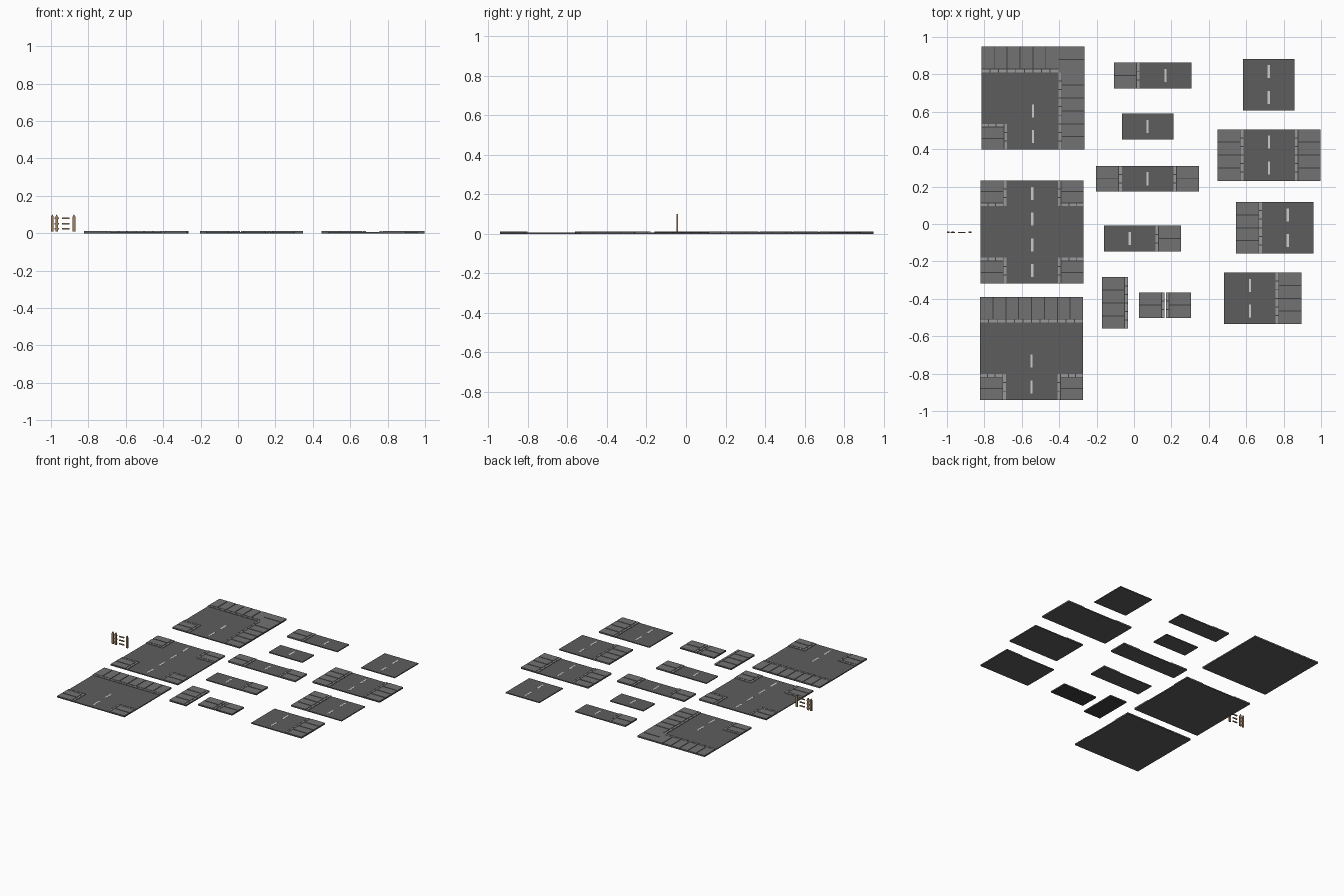
import bpy, bmesh
from mathutils import Vector, Matrix

if "Cube" in bpy.data.objects:
    bpy.data.objects.remove(bpy.data.objects["Cube"])

U = 0.1377            # street module: sidewalk width, half of a road width
ROAD, WALK = 0.007, 0.0115
GAP, CURB = 0.005, 0.015


def material(name, rgb):
    m = bpy.data.materials.new(name)
    m.diffuse_color = (*rgb, 1)
    m.use_nodes = True
    m.node_tree.nodes["Principled BSDF"].inputs["Base Color"].default_value = m.diffuse_color
    return m


ASPHALT = material("asphalt", (0.11, 0.11, 0.11))
JOINT = material("joint", (0.05, 0.05, 0.05))
PAVING = material("paving", (0.17, 0.17, 0.17))
KERB = material("kerb", (0.32, 0.32, 0.32))
PAINT = material("paint", (0.55, 0.55, 0.55))
WOOD = material("wood", (0.36, 0.22, 0.12))


def boxes(name, mat, items):
    """One object from (x0, y0, z0, x1, y1, z1) boxes."""
    bm = bmesh.new()
    for b in items:
        lo, hi = Vector(b[:3]), Vector(b[3:])
        bmesh.ops.create_cube(bm, size=1, matrix=Matrix.Translation((lo + hi) / 2)
                              @ Matrix.Diagonal((*(hi - lo), 1)))
    return finish(name, mat, bm)


def finish(name, mat, bm):
    me = bpy.data.meshes.new(name)
    bm.to_mesh(me)
    bm.free()
    me.materials.append(mat)
    ob = bpy.data.objects.new(name, me)
    bpy.context.collection.objects.link(ob)
    return ob


def split(a, b, step):
    n = max(1, round((b - a) / step))
    d = (b - a) / n
    for i in range(n):
        lo = a + i * d + (GAP / 2 if i else 0)
        hi = a + (i + 1) * d - (GAP / 2 if i < n - 1 else 0)
        yield lo, hi


def sidewalk(x0, y0, x1, y1, kerbs, along, slabs, stones):
    """Paving slabs along one axis, with kerb stones on the named sides."""
    ex0, ex1, ey0, ey1 = x0, x1, y0, y1
    for k in kerbs:
        if k in "WE":
            c0, c1 = (x0, x0 + CURB) if k == "W" else (x1 - CURB, x1)
            stones += [(c0, a, ROAD, c1, b, WALK) for a, b in split(y0, y1, U / 3)]
        else:
            c0, c1 = (y0, y0 + CURB) if k == "S" else (y1 - CURB, y1)
            stones += [(a, c0, ROAD, b, c1, WALK) for a, b in split(ex0, ex1, U / 3)]
        inset = CURB + GAP * 0.8
        if k == "W": ex0 += inset
        if k == "E": ex1 -= inset
        if k == "S": ey0 += inset
        if k == "N": ey1 -= inset
    if along == "x":
        slabs += [(a, ey0, ROAD, b, ey1, WALK) for a, b in split(ex0, ex1, U / 2)]
    else:
        slabs += [(ex0, a, ROAD, ex1, b, WALK) for a, b in split(ey0, ey1, U / 2)]


def tile(name, x, y, w, h, walks=(), dash_x=None, dashes=(), road=True):
    """Street tile; x, y is its lower left corner and all sizes are in modules.
    walks: (x0, y0, x1, y1, kerb sides, joint axis)"""
    boxes(name + "_road" if road else name + "_bed", ASPHALT if road else JOINT,
          [(x, y, 0, x + w * U, y + h * U, ROAD)])
    slabs, stones, beds = [], [], []
    for a, b, c, d, kerbs, along in walks:
        r = (x + a * U, y + b * U, x + c * U, y + d * U)
        sidewalk(*r, kerbs, along, slabs, stones)
        beds.append((r[0], r[1], 0.001, r[2], r[3], ROAD + 0.0008))
    if slabs:
        boxes(name + "_joints", JOINT, beds)
        boxes(name + "_paving", PAVING, slabs)
        boxes(name + "_kerb", KERB, stones)
    if dashes:
        cx = x + dash_x * U
        boxes(name + "_lane_marks", PAINT,
              [(cx - .006, y + d * U - .035, ROAD - .001, cx + .006, y + d * U + .035, ROAD + .0006)
               for d in dashes])


# large junction tiles
sw = (0, 0, 1, 1, "EN", "y")
se = (3, 0, 4, 1, "WN", "y")
nw = (0, 3, 1, 4, "ES", "y")
ne = (3, 3, 4, 4, "WS", "y")
tile("corner", -.816, .398, 4, 4,
     [sw, (0, 3, 3, 4, "S", "x"), (3, 0, 4, 3, "W", "y"), (3, 3, 4, 4, "", "y")], 2, (.5, 1.5))
tile("crossing", -.82, -.318, 4, 4, [sw, se, nw, ne], 2, (.5, 1.5, 2.5, 3.5))
tile("t_junction", -.823, -.94, 4, 4, [sw, se, (0, 3, 4, 4, "S", "x")], 2, (.5, 1.5))


# straight pieces: full length on the right, half length in the middle
def straight(name, x, y, length, left, right):
    n = 2 + left + right
    walks = []
    if left:
        walks.append((0, 0, 1, length, "E", "y"))
    if right:
        walks.append((n - 1, 0, n, length, "W", "y"))
    tile(name, x, y, n, length, walks, left + 1, [i + .5 for i in range(length)])


straight("short_left_walk", -.107, .725, 1, 1, 0)
straight("short_plain", -.065, .453, 1, 0, 0)
straight("short_both_walks", -.203, .173, 1, 1, 1)
straight("short_right_walk", -.161, -.147, 1, 0, 1)
straight("long_plain", .583, .608, 2, 0, 0)
straight("long_both_walks", .447, .231, 2, 1, 1)
straight("long_left_walk", .546, -.158, 2, 1, 0)
straight("long_right_walk", .482, -.535, 2, 0, 1)

# loose sidewalk pieces
tile("loose_long_walk", -.171, -.56, 1, 2, [(0, 0, 1, 2, "E", "y")], road=False)
tile("loose_walk_a", .026, -.503, 1, 1, [(0, 0, 1, 1, "E", "y")], road=False)
tile("loose_walk_b", .17, -.503, .97, 1, [(0, 0, .97, 1, "W", "y")], road=False)


# wooden fence parts: pointed posts and rails
def post(name, x, w):
    y0, y1, z0, z1 = -.049, -.041, .01, .101
    bm = bmesh.new()
    prof = [(x, z0), (x + w, z0), (x + w, z1 - .012), (x + w / 2, z1), (x, z1 - .012)]
    f = bm.faces.new([bm.verts.new((px, y0, pz)) for px, pz in prof])
    ext = bmesh.ops.extrude_face_region(bm, geom=[f])["geom"]
    bmesh.ops.translate(bm, vec=(0, y1 - y0, 0),
                        verts=[v for v in ext if isinstance(v, bmesh.types.BMVert)])
    bmesh.ops.recalc_face_normals(bm, faces=bm.faces)
    finish(name, WOOD, bm)


for i, (x, w) in enumerate([(-1, .014), (-.977, .014), (-.884, .014)]):
    post(f"fence_post_{i + 1}", x, w)
rails = (.025, .052, .079)
boxes("fence_rails", WOOD, [(-.94, -.048, z - .004, -.902, -.042, z + .004) for z in rails])
boxes("fence_rail_stubs", WOOD, [(-.982, -.047, z - .004, -.958, -.043, z + .004) for z in rails])
